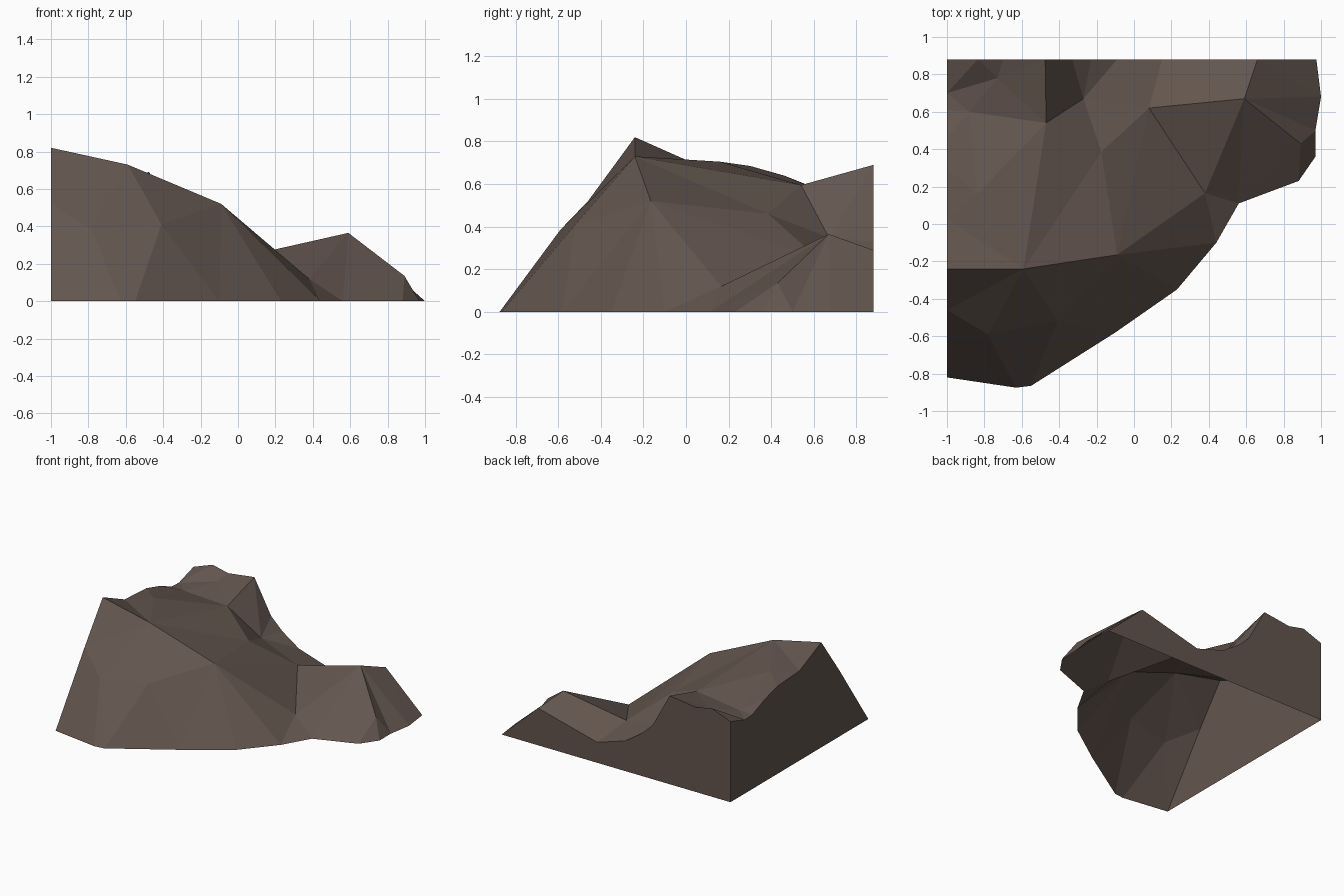
import bpy
from mathutils import Vector
from mathutils.geometry import delaunay_2d_cdt

if "Cube" in bpy.data.objects:
    bpy.data.objects.remove(bpy.data.objects["Cube"])

rock = bpy.data.materials.new("dark brown rock")
rock.diffuse_color = (0.125, 0.092, 0.077, 1)
rock.use_nodes = True
rock.node_tree.nodes["Principled BSDF"].inputs["Base Color"].default_value = rock.diffuse_color

# Foot of the slope on the ground, front left round to back right
foot = [(-1, -.82), (-.63, -.875), (-.55, -.865), (-.1, -.58), (.23, -.35), (.44, -.1),
        (.56, .11), (.88, .23), (.97, .36), (.97, .5), (1, .68), (.975, .88)]
# Cut profiles: back wall as (x, z) from right to left, left wall as (y, z) from back to front
back = [(.66, .29), (.15, .16), (-.09, .235), (-.23, .33), (-.33, .425), (-.475, .69),
        (-.70, .66), (-.835, .69), (-1, .63)]
left = [(.70, .575), (.61, .58), (.46, .64), (.30, .685), (.03, .70), (-.24, .82), (-.46, .52)]
# Crests, hollows and bulges inside the outline
crest = [(-.59, -.24, .73), (-.09, -.165, .52), (.38, .165, .12), (.08, .62, .25),
         (.59, .67, .365), (.89, .43, .135), (-.175, .385, .46), (-.47, .54, .595),
         (-.27, .67, .35), (-.88, .60, .58), (-.73, .78, .625), (-.84, .16, .705),
         (-.78, -.59, .385), (-.41, -.52, .41)]

back_pts = [(x, .88, z) for x, z in back]
left_pts = [(-1, y, z) for y, z in left]
ring = [(x, y, 0) for x, y in foot] + back_pts + left_pts
pts = ring + crest
n = len(ring)
edges = [(i, (i + 1) % n) for i in range(n)]
peak = n - 2
c = lambda a, b: (n + a, n + b)
# Visible creases between the crest points
edges += [c(0, 1), c(1, 2), c(2, 3), c(2, 4), c(3, 4), c(4, 5), c(1, 6), c(1, 3), c(3, 6),
          c(0, 7), c(7, 6), c(7, 8), c(6, 8), c(7, 9), c(0, 12), c(0, 13), c(12, 13),
          (peak, n), (n + 13, 2), (n + 1, 3), (n + 2, 6), (n + 3, 13), (n + 4, 12), (n + 7, 17)]


def add_mesh(name, verts, faces):
    mesh = bpy.data.meshes.new(name)
    mesh.from_pydata(verts, [], faces)
    mesh.materials.append(rock)
    mesh.update()
    obj = bpy.data.objects.new(name, mesh)
    bpy.context.collection.objects.link(obj)
    return obj


# Faceted hillside
co, _, faces, origin, _, _ = delaunay_2d_cdt(
    [Vector(p[:2]) for p in pts], edges, [], 1, 1e-5)
verts = [(v.x, v.y, pts[o[0]][2] if o else 0) for v, o in zip(co, origin)]
add_mesh("hillside", verts, [list(f) for f in faces])

# Flat cut walls at the back and left; the underside is open
back_wall = [(-1, .88, 0), (.975, .88, 0)] + back_pts
add_mesh("back_wall", back_wall, [list(range(len(back_wall)))[::-1]])
left_wall = [(-1, -.82, 0), (-1, .88, 0), back_pts[-1]] + left_pts
add_mesh("left_wall", left_wall, [list(range(len(left_wall)))[::-1]])
